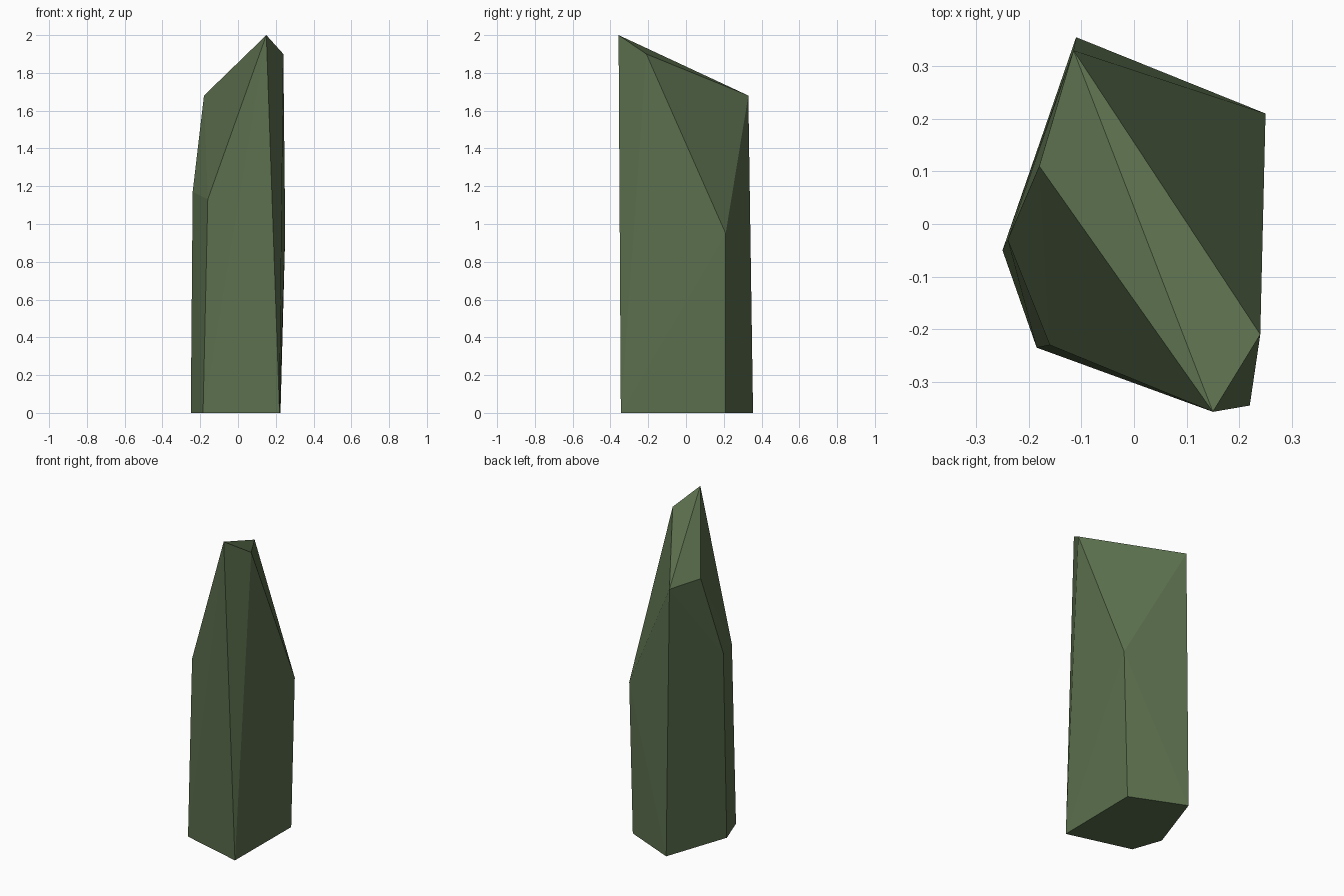
import bpy, bmesh, math

if "Cube" in bpy.data.objects:
    bpy.data.objects.remove(bpy.data.objects["Cube"])

# Five-sided footprint, shoulder points where the chips start, and the slanted crest
base = [(-0.11, 0.355), (0.225, 0.21), (0.22, -0.345), (-0.185, -0.235), (-0.25, -0.05)]
shoulders = [(0.25, 0.21, 0.95), (-0.16, -0.23, 1.13), (-0.24, -0.03, 1.17)]
crest = [(0.15, -0.357, 2.0), (0.24, -0.21, 1.9), (-0.115, 0.33, 1.68), (-0.18, 0.11, 1.68)]

# Standing stone: convex chipped block with flat faces
bm = bmesh.new()
for co in [(x, y, 0) for x, y in base] + shoulders + crest:
    bm.verts.new(co)
hull = bmesh.ops.convex_hull(bm, input=bm.verts[:])
loose = [v for v in bm.verts if not v.link_faces]
bmesh.ops.delete(bm, geom=loose, context='VERTS')
bmesh.ops.dissolve_limit(bm, angle_limit=math.radians(1.5), verts=bm.verts[:], edges=bm.edges[:])
bmesh.ops.recalc_face_normals(bm, faces=bm.faces[:])

mesh = bpy.data.meshes.new("standing_stone")
bm.to_mesh(mesh)
bm.free()
stone = bpy.data.objects.new("standing_stone", mesh)
bpy.context.collection.objects.link(stone)

# Moss green stone
mat = bpy.data.materials.new("moss green")
mat.diffuse_color = (0.107, 0.162, 0.076, 1)
mat.use_nodes = True
mat.node_tree.nodes["Principled BSDF"].inputs["Base Color"].default_value = mat.diffuse_color
mesh.materials.append(mat)
